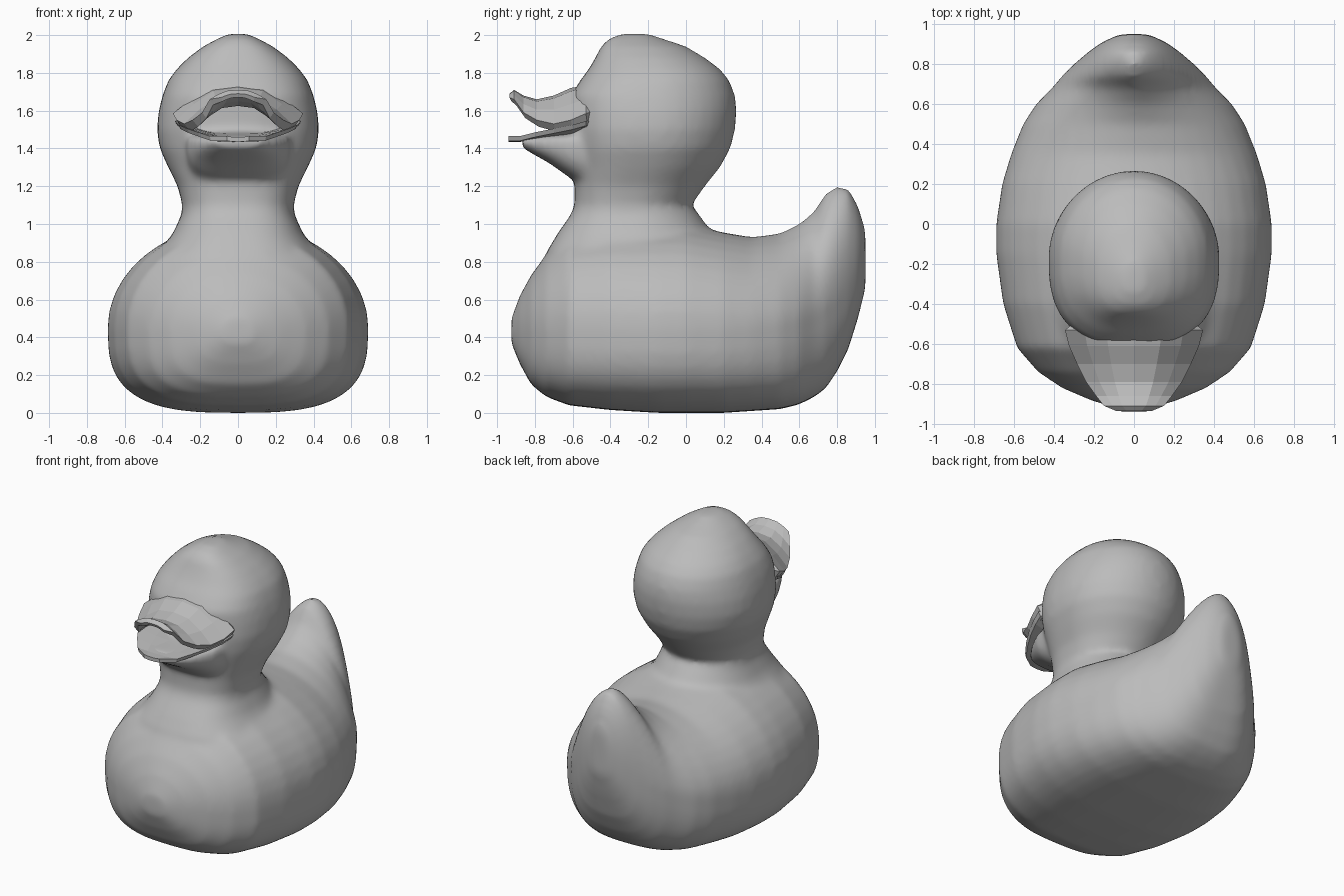
import bpy, bmesh
from math import sin, cos, pi

if "Cube" in bpy.data.objects:
    bpy.data.objects.remove(bpy.data.objects["Cube"])

grey = bpy.data.materials.new("plain grey")
grey.use_nodes = True
grey.diffuse_color = (0.5, 0.5, 0.5, 1)
grey.node_tree.nodes["Principled BSDF"].inputs["Base Color"].default_value = (0.5, 0.5, 0.5, 1)


def power(v, n):
    return abs(v) ** n * (1 if v >= 0 else -1)


def loft(bm, rings):
    """Skin closed rings of equal size and cap both ends."""
    rows = [[bm.verts.new(p) for p in ring] for ring in rings]
    n = len(rows[0])
    for a, b in zip(rows, rows[1:]):
        for i in range(n):
            j = (i + 1) % n
            bm.faces.new((a[i], a[j], b[j], b[i]))
    bm.faces.new(rows[0])
    bm.faces.new(rows[-1])


def finish(name, bm):
    bmesh.ops.recalc_face_normals(bm, faces=bm.faces[:])
    mesh = bpy.data.meshes.new(name)
    bm.to_mesh(mesh)
    bm.free()
    mesh.materials.append(grey)
    ob = bpy.data.objects.new(name, mesh)
    bpy.context.collection.objects.link(ob)
    return ob


def body_ring(y, bottom, top, wide, mid, n, count=40):
    """Upright section: boxy underside, upper side rounded by n."""
    ring = []
    for i in range(count):
        a = 2 * pi * i / count
        c, s = cos(a), sin(a)
        e = 2 / (n if s > 0 else 3)
        z = mid + power(s, e) * (top - mid if s > 0 else mid - bottom)
        ring.append((wide * power(c, e), y, z))
    return ring


def head_ring(z, front, back, wide, count=40):
    """Level oval section of the neck and head, fuller at the front."""
    cy, ry = (front + back) / 2, (back - front) / 2
    ring = []
    for i in range(count):
        c, s = cos(2 * pi * i / count), sin(2 * pi * i / count)
        e = 1 if s > 0 else 2 / 2.6
        ring.append((wide * power(c, e), cy + ry * power(s, e), z))
    return ring


# Body and tail: y, bottom, top, half width, widest height, roundness
body = [
    (-.925, .37, .5, .08, .43, 2), (-.88, .26, .62, .22, .43, 2),
    (-.82, .15, .73, .36, .44, 2), (-.74, .085, .84, .48, .44, 2),
    (-.62, .04, .96, .585, .45, 2), (-.4, .015, 1, .655, .45, 2),
    (-.15, 0, 1, .69, .45, 2), (0, 0, 1, .69, .45, 2),
    (.2, 0, .955, .66, .45, 2), (.35, .01, .93, .615, .46, 1.9),
    (.5, .02, .95, .555, .48, 1.75), (.6, .045, 1, .49, .5, 1.6),
    (.68, .085, 1.07, .41, .53, 1.5), (.74, .13, 1.165, .36, .56, 1.55),
    (.8, .22, 1.2, .3, .6, 1.65), (.86, .34, 1.19, .23, .65, 1.8),
    (.91, .5, 1.1, .16, .74, 1.9), (.95, .66, .97, .07, .8, 2),
]

# Neck and head: z, front, back, half width
head = [
    (.75, -.72, .2, .42), (.85, -.74, .2, .42), (.95, -.68, .14, .345),
    (1.05, -.61, .07, .3), (1.1, -.59, .03, .295), (1.2, -.59, .1, .32),
    (1.3, -.59, .18, .37), (1.4, -.6, .235, .415), (1.5, -.61, .26, .43),
    (1.6, -.61, .268, .42), (1.68, -.61, .26, .4), (1.76, -.56, .23, .37),
    (1.82, -.515, .18, .325), (1.88, -.48, .1, .265), (1.94, -.45, 0, .185),
    (1.98, -.41, -.12, .11), (2.007, -.34, -.2, .05),
]

# Chin sloping up to the bill: same columns as the body
chin = [
    (-.4, 1.17, 1.5, .28, 1.45, 2), (-.55, 1.205, 1.5, .28, 1.45, 2),
    (-.63, 1.255, 1.485, .27, 1.45, 2), (-.72, 1.32, 1.475, .23, 1.45, 2),
    (-.8, 1.365, 1.47, .18, 1.445, 2), (-.87, 1.405, 1.465, .12, 1.44, 2),
]

bm = bmesh.new()
for sections, ring in ((body, body_ring), (head, head_ring), (chin, body_ring)):
    loft(bm, [ring(*row) for row in sections])
duck = finish("body_and_head", bm)
skin = duck.modifiers.new("one skin", "REMESH")
skin.mode = "VOXEL"
skin.voxel_size = .02
skin.use_smooth_shade = True
soft = duck.modifiers.new("soften", "SMOOTH")
soft.factor = .5
soft.iterations = 12


def upper_ring(y, wide, crown, edge, thick):
    """Arched shell section, flat across the crown."""
    arch = [(-1, 0), (-.72, .5), (-.4, .9), (0, 1), (.4, .9), (.72, .5), (1, 0)]
    outer = [(wide * x, y, edge + (crown - edge) * h) for x, h in arch]
    inner = [(wide * .88 * x, y + .01, edge - thick + (crown - edge) * h)
             for x, h in reversed(arch)]
    return outer + inner


def lower_ring(y, wide, rim, dish):
    """Thin dished plate section."""
    top = [(-1, 0), (-.5, .8), (0, 1), (.5, .8), (1, 0)]
    return ([(wide * x, y, rim + (dish - rim) * h) for x, h in top] +
            [(wide * .95 * x, y, rim - .025 + (dish - rim) * h)
             for x, h in reversed(top)])


# Upper bill: y, half width, crown height, edge height, thickness
bm = bmesh.new()
loft(bm, [upper_ring(*row) for row in [
    (-.48, .28, 1.735, 1.6, .08), (-.53, .345, 1.735, 1.585, .07),
    (-.61, .325, 1.72, 1.55, .05), (-.7, .285, 1.68, 1.53, .04),
    (-.79, .24, 1.66, 1.55, .035), (-.86, .19, 1.68, 1.59, .03),
    (-.91, .15, 1.71, 1.66, .03), (-.935, .09, 1.69, 1.67, .02)]])
finish("upper_bill", bm)

# Lower bill: y, half width, rim height, dish height
bm = bmesh.new()
loft(bm, [lower_ring(*row) for row in [
    (-.48, .28, 1.55, 1.5), (-.53, .335, 1.545, 1.49),
    (-.6, .315, 1.525, 1.48), (-.7, .27, 1.505, 1.475),
    (-.8, .21, 1.485, 1.465), (-.88, .15, 1.465, 1.46),
    (-.94, .06, 1.465, 1.46)]])
finish("lower_bill", bm)
